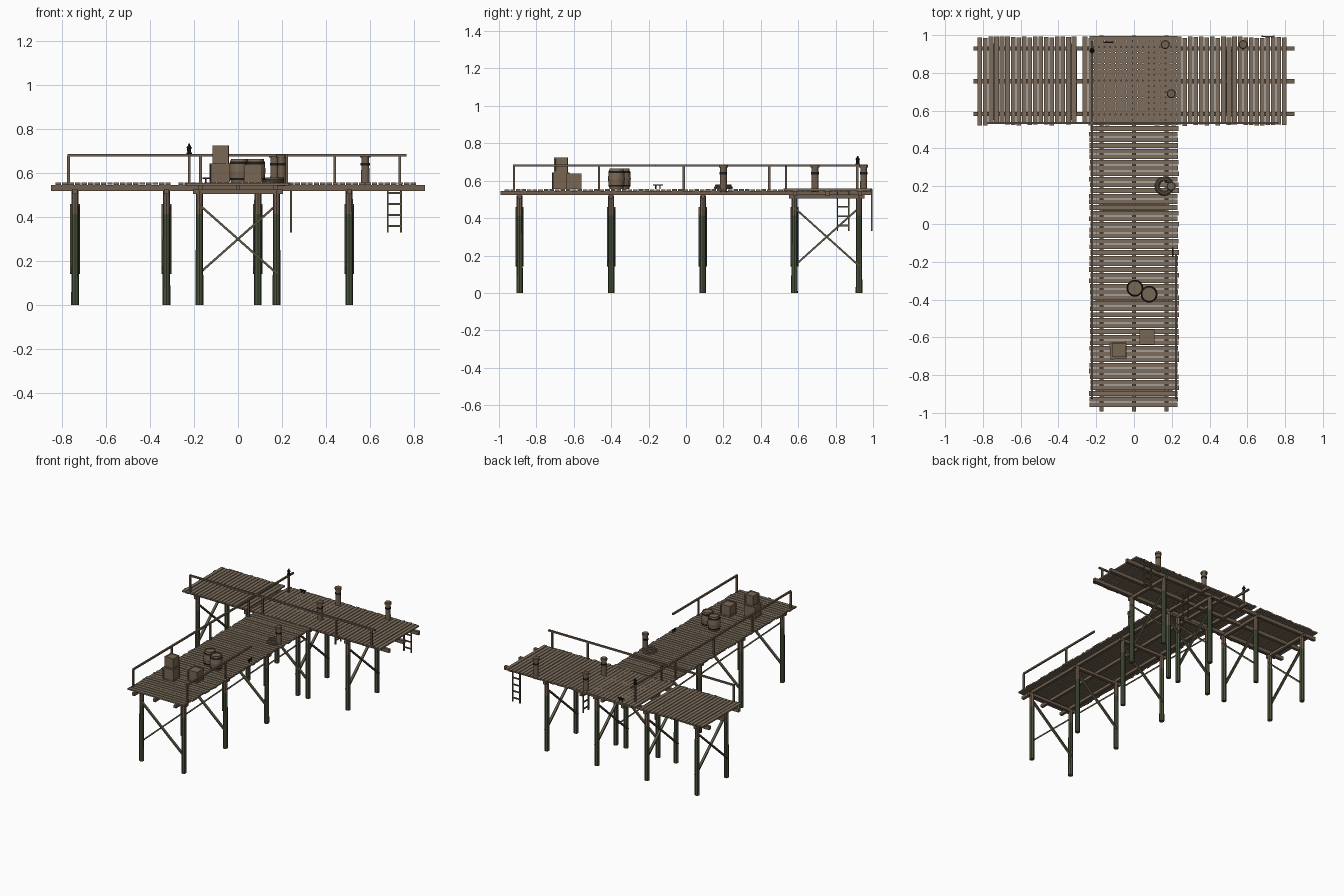
import bpy, bmesh, math, random
from mathutils import Matrix, Vector

if "Cube" in bpy.data.objects:
    bpy.data.objects.remove(bpy.data.objects["Cube"])
random.seed(4)

def mat(name, c):
    m = bpy.data.materials.new(name)
    m.diffuse_color = (*c, 1)
    m.use_nodes = True
    m.node_tree.nodes["Principled BSDF"].inputs["Base Color"].default_value = m.diffuse_color
    return m

PLANK = mat("weathered_plank", (0.205, 0.155, 0.108))
BEAM = mat("beam_wood", (0.165, 0.116, 0.078))
ALGAE = mat("algae_green", (0.068, 0.088, 0.046))
BRACE = mat("damp_brace_wood", (0.115, 0.10, 0.062))
CRATE = mat("crate_wood", (0.19, 0.135, 0.09))
ROPE = mat("rope", (0.17, 0.13, 0.085))
IRON = mat("dark_iron", (0.013, 0.012, 0.012))

def obj(name, bm, *mats):
    me = bpy.data.meshes.new(name)
    bm.to_mesh(me)
    bm.free()
    for m in mats:
        me.materials.append(m)
    o = bpy.data.objects.new(name, me)
    bpy.context.collection.objects.link(o)
    return o

def box(bm, c, s, rz=0.0, mi=0):
    M = Matrix.Translation(c) @ Matrix.Rotation(rz, 4, 'Z') @ Matrix.Diagonal((*s, 1))
    vs = bmesh.ops.create_cube(bm, size=1, matrix=M)['verts']
    for f in {f for v in vs for f in v.link_faces}:
        f.material_index = mi

def bar(bm, a, b, w, d):
    # rectangular bar between two points
    a, b = Vector(a), Vector(b)
    q = (b - a).to_track_quat('Z', 'Y').to_matrix().to_4x4()
    M = Matrix.Translation((a + b) / 2) @ q @ Matrix.Diagonal((w, d, (b - a).length, 1))
    bmesh.ops.create_cube(bm, size=1, matrix=M)

def lathe(bm, x, y, prof, n, mis):
    # closed revolved profile of (radius, z); mis = material per band
    rings = [[bm.verts.new((x + r * math.cos(2 * math.pi * i / n),
                            y + r * math.sin(2 * math.pi * i / n), z)) for i in range(n)]
             for r, z in prof]
    for k in range(len(rings) - 1):
        for i in range(n):
            j = (i + 1) % n
            f = bm.faces.new((rings[k][i], rings[k][j], rings[k + 1][j], rings[k + 1][i]))
            f.material_index = mis[k]
    bm.faces.new(rings[0][::-1])
    bm.faces.new(rings[-1])

TOP = 0.556  # deck height

# Walkway planks, running under the head of the pier
bm = bmesh.new()
n = 66
for i in range(n):
    y = -0.957 + i * (1.94 / (n - 1))
    dx = random.uniform(-0.005, 0.005)
    box(bm, (dx, y, 0.549 + random.uniform(-0.001, 0.001)), (0.468, 0.0245, 0.011))
obj("walkway_planks", bm, PLANK)

# Head planks, one missing
bm = bmesh.new()
n = 56
for i in range(n):
    x = -0.816 + i * (1.612 / (n - 1))
    if -0.29 < x < -0.26:
        continue
    dy = random.uniform(-0.005, 0.005)
    box(bm, (x, 0.757 + dy, 0.5515 + random.uniform(-0.001, 0.001)), (0.0245, 0.464, 0.011))
obj("head_planks", bm, PLANK)

# Stringers under both decks
bm = bmesh.new()
for x in (-0.172, 0, 0.172):
    box(bm, (x, 0.003, 0.534), (0.02, 1.99, 0.022))
obj("walkway_stringers", bm, BEAM)
bm = bmesh.new()
for y in (0.582, 0.756, 0.93):
    box(bm, (0, y, 0.532), (1.70, 0.022, 0.026))
obj("head_stringers", bm, BEAM)

# Bents: two piles, a cap beam and crossed braces
def bent(name, a, b):
    a, b = Vector((*a, 0)), Vector((*b, 0))
    d = (b - a).normalized()
    bm = bmesh.new()
    for p in (a, b):
        lathe(bm, p.x, p.y, [(0.0175, 0), (0.0165, 0.415), (0.016, 0.52)], 8, [0, 1])
    obj(name + "_piles", bm, ALGAE, BEAM)
    bm = bmesh.new()
    up = Vector((0, 0, 0.516))
    bar(bm, a - d * 0.03 + up, b + d * 0.03 + up, 0.022, 0.022)
    obj(name + "_cap", bm, BEAM)
    bm = bmesh.new()
    side = Vector((-d.y, d.x, 0)) * 0.013
    lo, hi = Vector((0, 0, 0.145)), Vector((0, 0, 0.455))
    bar(bm, a + lo + side, b + hi + side, 0.018, 0.010)
    bar(bm, a + hi - side, b + lo - side, 0.018, 0.010)
    obj(name + "_braces", bm, BRACE)

for i, y in enumerate((-0.89, -0.40, 0.09, 0.58)):
    bent(f"walkway_bent_{i}", (-0.175, y), (0.175, y))
for i, x in enumerate((-0.74, -0.325, 0.09, 0.505)):
    bent(f"head_bent_{i}", (x, 0.58), (x, 0.925))

# Railings
def railing(name, a, b, posts):
    bm = bmesh.new()
    bar(bm, (*a, 0.681), (*b, 0.681), 0.012, 0.012)
    for p in posts:
        box(bm, (*p, 0.612), (0.012, 0.012, 0.132))
    obj(name, bm, BEAM)

railing("left_railing", (-0.222, -0.925), (-0.222, 0.97),
        [(-0.222, y) for y in (-0.92, -0.465, -0.012, 0.445, 0.915)])
railing("right_railing", (0.222, -0.925), (0.222, -0.16),
        [(0.222, y) for y in (-0.92, -0.465)])
railing("head_railing", (-0.775, 0.535), (0.765, 0.535),
        [(x, 0.535) for x in (-0.77, -0.17, 0.44, 0.735)])

# Mooring bollards with an iron band
for i, (x, y) in enumerate(((0.165, 0.95), (0.578, 0.95), (0.197, 0.69), (0.197, 0.20))):
    bm = bmesh.new()
    lathe(bm, x, y, [(0.019, 0.54), (0.018, 0.634), (0.0205, 0.634), (0.0205, 0.646), (0.018, 0.646),
                     (0.018, 0.67), (0.024, 0.67), (0.024, 0.683), (0.020, 0.687)],
          12, [0, 1, 1, 1, 0, 0, 0, 0])
    obj(f"bollard_{i}", bm, BEAM, IRON)

# Coiled rope
for i, (r, z) in enumerate(((0.044, 0.563), (0.032, 0.564), (0.038, 0.574))):
    bpy.ops.mesh.primitive_torus_add(location=(0.160, 0.20, z), major_radius=r, minor_radius=0.007,
                                     major_segments=24, minor_segments=6)
    o = bpy.context.object
    o.name = f"rope_coil_{i}"
    o.data.materials.append(ROPE)

# Barrels with iron hoops and sunken lids
for i, (x, y) in enumerate(((0.005, -0.34), (0.08, -0.372))):
    bm = bmesh.new()
    z = TOP
    lathe(bm, x, y, [(0.037, z), (0.0395, z + 0.012), (0.0415, z + 0.012), (0.0435, z + 0.022),
                     (0.042, z + 0.022), (0.045, z + 0.054), (0.042, z + 0.086), (0.0435, z + 0.086),
                     (0.0415, z + 0.096), (0.0395, z + 0.096), (0.037, z + 0.108),
                     (0.033, z + 0.108), (0.033, z + 0.102)],
          16, [0, 1, 1, 1, 0, 0, 1, 1, 1, 0, 0, 0])
    obj(f"barrel_{i}", bm, CRATE, IRON)

# Crates with raised edge frames
def crate(name, x, y, z, s, h, rz):
    bm = bmesh.new()
    t = 0.009
    R = Matrix.Rotation(rz, 3, 'Z')
    def part(px, py, pz, size):
        v = R @ Vector((px, py, 0))
        box(bm, (x + v.x, y + v.y, z + pz), size, rz)
    part(0, 0, h / 2, (s - 0.006, s - 0.006, h - 0.005))
    e = s / 2 - t / 2
    for sx in (-1, 1):
        for sy in (-1, 1):
            part(sx * e, sy * e, h / 2, (t, t, h))
        for pz in (t / 2, h - t / 2):
            part(sx * e, 0, pz, (t, s, t))
            part(0, sx * e, pz, (s, t, t))
    obj(name, bm, CRATE)

crate("large_crate", -0.083, -0.67, TOP, 0.088, 0.088, 0.08)
crate("stacked_crate", -0.078, -0.668, TOP + 0.088, 0.072, 0.08, -0.04)
crate("small_crate", 0.068, -0.598, TOP, 0.08, 0.082, 0.0)

# Ladders hanging off the edges
def ladder(name, c, along_x):
    bm = bmesh.new()
    def part(t, z, size):
        p = (c[0] + t, c[1], z) if along_x else (c[0], c[1] + t, z)
        s = size if along_x else (size[1], size[0], size[2])
        box(bm, p, s)
    for t in (-0.03, 0.03):
        part(t, 0.443, (0.008, 0.008, 0.225))
    for z in (0.36, 0.41, 0.46, 0.51):
        part(0, z, (0.06, 0.007, 0.009))
    obj(name, bm, BRACE)

ladder("back_ladder", (0.71, 0.993), True)
ladder("side_ladder", (0.241, 0.84), False)

# Iron cleats
for i, (x, y, rz) in enumerate(((-0.135, 0.963, 0), (0.205, -0.15, math.pi / 2))):
    bm = bmesh.new()
    c, s = math.cos(rz), math.sin(rz)
    box(bm, (x, y, 0.577), (0.052, 0.008, 0.006), rz)
    for t in (-0.011, 0.011):
        box(bm, (x + c * t, y + s * t, 0.565), (0.007, 0.007, 0.02), rz)
    obj(f"cleat_{i}", bm, IRON)

# Lantern standing on the railing end
bm = bmesh.new()
lathe(bm, -0.222, 0.918, [(0.012, 0.687), (0.012, 0.693), (0.008, 0.693), (0.010, 0.713), (0.014, 0.713),
                          (0.006, 0.724), (0.003, 0.733)], 8, [0, 0, 0, 0, 0, 0])
obj("lantern", bm, IRON)
